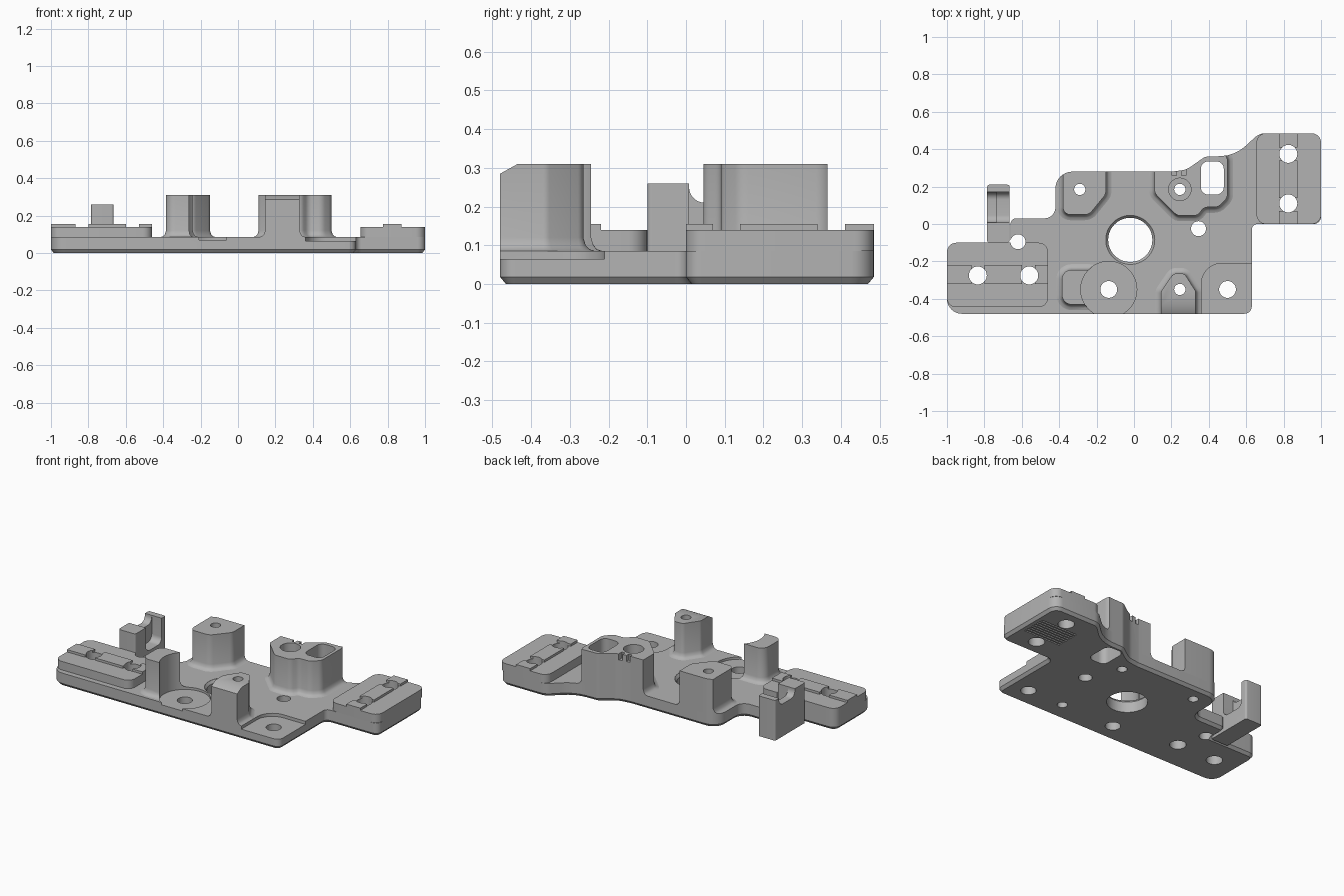
import bpy, bmesh, math
from mathutils import Vector

cube = bpy.data.objects.get("Cube")
if cube:
    bpy.data.objects.remove(cube, do_unlink=True)

grey = bpy.data.materials.new("cast_grey")
grey.use_nodes = True
grey.diffuse_color = (0.45, 0.45, 0.45, 1)
grey.node_tree.nodes["Principled BSDF"].inputs["Base Color"].default_value = grey.diffuse_color


def rounded(corners):
    """Counter-clockwise outline from (x, y, corner radius)."""
    out, n = [], len(corners)
    for i, (x, y, r) in enumerate(corners):
        p = Vector((x, y))
        a = Vector(corners[i - 1][:2]) - p
        b = Vector(corners[(i + 1) % n][:2]) - p
        if r == 0:
            out.append(p)
            continue
        half = a.angle(b) / 2
        t = min(r / math.tan(half), 0.48 * a.length, 0.48 * b.length)
        r = t * math.tan(half)
        a.normalize()
        b.normalize()
        centre = p + (a + b).normalized() * r / math.sin(half)
        start, end = p + a * t - centre, p + b * t - centre
        sweep = start.angle_signed(end)
        steps = max(2, math.ceil(abs(sweep) / 0.2))
        first = math.atan2(start.y, start.x)
        for k in range(steps + 1):
            ang = first - sweep * k / steps
            out.append(centre + Vector((math.cos(ang), math.sin(ang))) * r)
    return out


def rect(x0, x1, y0, y1, r=0):
    return rounded([(x0, y0, r), (x1, y0, r), (x1, y1, r), (x0, y1, r)])


def circle(x, y, r, n=40):
    return [Vector((x + r * math.cos(k * math.tau / n), y + r * math.sin(k * math.tau / n)))
            for k in range(n)]


def offset(outline, d):
    res = []
    for i, p in enumerate(outline):
        e1 = (p - outline[i - 1]).normalized()
        e2 = (outline[(i + 1) % len(outline)] - p).normalized()
        n1, n2 = Vector((e1.y, -e1.x)), Vector((e2.y, -e2.x))
        res.append(p + (n1 + n2) * d / (1 + n1.dot(n2)))
    return res


def loft(name, outline, levels, along_x=False):
    """Stack the outline at (height, outset) levels; along_x lays the stack on its side."""
    bm = bmesh.new()
    rings = []
    for z, d in levels:
        pts = [(p.x, p.y, z) for p in offset(outline, d)]
        if along_x:
            pts = [(c, a, b) for a, b, c in pts]
        rings.append([bm.verts.new(p) for p in pts])
    n = len(outline)
    for lo, hi in zip(rings, rings[1:]):
        for i in range(n):
            j = (i + 1) % n
            bm.faces.new((lo[i], lo[j], hi[j], hi[i]))
    bm.faces.new(rings[0][::-1])
    bm.faces.new(rings[-1])
    bmesh.ops.recalc_face_normals(bm, faces=bm.faces)
    mesh = bpy.data.meshes.new(name)
    bm.to_mesh(mesh)
    bm.free()
    mesh.materials.append(grey)
    ob = bpy.data.objects.new(name, mesh)
    bpy.context.collection.objects.link(ob)
    return ob


def combine(ob, tools, operation="DIFFERENCE"):
    bpy.context.view_layer.objects.active = ob
    for tool in tools:
        mod = ob.modifiers.new("cut", "BOOLEAN")
        mod.operation, mod.solver, mod.object = operation, "EXACT", tool
        bpy.ops.object.modifier_apply(modifier=mod.name)


TOP, DECK, RIM, PAD = 0.31, 0.085, 0.14, 0.155
THROUGH = [(-0.1, 0), (0.5, 0)]

# Base plate
plan = rounded([
    (-1, -.48, .08), (.63, -.48, .04), (.63, 0, .03), (1, 0, .04), (1, .485, .06),
    (.67, .485, .08), (.54, .365, .3), (.38, .36, .05), (.28, .29, .1), (.2, .28, .05),
    (-.42, .28, .09), (-.42, .03, .06), (-.66, .03, .03), (-.66, -.1, 0), (-1, -.1, .05)])
plate = loft("base_plate", plan, [(0, -.015), (.018, 0), (DECK, 0)])
envelope = loft("envelope", plan, [(-.1, 0), (.6, 0)])

# Raised mounting blocks and their pads
blocks = [
    loft("left_block", rect(-1, -.46, -.445, -.1, .05), [(DECK, 0), (RIM, 0)]),
    loft("right_block", rect(.655, 1, 0, .485, .05), [(DECK, 0), (RIM, 0)])]
for i, (a, b) in enumerate([(-1, -.87), (-.8, -.6), (-.53, -.46)]):
    blocks.append(loft(f"left_pad_{i}", rect(a, b, -.32, -.22), [(RIM, 0), (PAD, 0)]))
for i, (a, b) in enumerate([(0, .07), (.14, .34), (.41, .485)]):
    blocks.append(loft(f"right_pad_{i}", rect(.775, .875, a, b), [(RIM, 0), (PAD, 0)]))

# Bosses with a flared foot, trimmed to the plate edge
foot = [(DECK, .03), (.09, .015), (.1, .006), (.12, 0), (TOP, 0)]
bosses = [
    loft("back_boss", rounded([(-.38, .05, .04), (-.24, .05, .05), (-.15, .16, .05),
                               (-.15, .35, 0), (-.38, .35, 0)]), foot),
    loft("large_boss", rounded([
        (.11, .165, .04), (.23, .045, .04), (.34, .045, .04), (.375, .09, .04),
        (.45, .09, .05), (.5, .14, .05), (.5, .36, .05), (.45, .4, .04), (.11, .4, 0)]), foot),
    loft("front_post", rounded([(.145, -.55, 0), (.33, -.55, 0), (.33, -.36, .03),
                                (.27, -.265, .03), (.21, -.265, .03), (.145, -.36, .03)]), foot),
    loft("arc_post", rect(-.385, -.19, -.43, -.245, .05), foot)]
combine(bosses[1], [envelope], "INTERSECT")
for boss in (bosses[0], bosses[2]):
    combine(boss, [envelope], "INTERSECT")

# Side hook with a stepped saddle
hook = loft("side_hook", rect(-.785, -.665, -.1, .21, .012), [(0, 0), (.26, 0)])
saddles = [
    loft("saddle_outer", rect(.008, .17, .21, .4, .04), [(-.9, 0), (-.735, 0)], True),
    loft("saddle_inner", rect(.008, .17, .1, .4, .04), [(-.736, 0), (-.6, 0)], True)]
combine(hook, saddles)

# Bores, recesses and slots
cutters = [loft("bore", circle(x, y, r), THROUGH) for x, y, r in [
    (.825, .375, .048), (.825, .11, .048), (-.835, -.275, .048), (-.56, -.275, .048),
    (-.29, .185, .03), (.345, -.025, .04), (-.62, -.095, .04), (-.135, -.35, .045),
    (.245, -.35, .03), (.5, -.35, .045)]]
cutters += [
    loft("centre_bore", circle(-.02, -.085, .118, 64), [(-.1, 0), (.068, 0), (.084, .013), (.5, .013)]),
    loft("stepped_bore", circle(.245, .185, .03), [(-.1, 0), (.2, 0), (.201, .03), (.5, .03)]),
    loft("pocket", rect(.357, .48, .157, .335, .04), THROUGH),
    loft("round_recess", circle(-.135, -.35, .15, 64), [(.07, 0), (.5, 0)]),
    loft("corner_recess", rounded([(.36, -.6, 0), (.7, -.6, 0), (.7, -.21, 0), (.36, -.21, .11)]),
         [(.065, 0), (.5, 0)])]
for x in (.215, .265):
    cutters.append(loft("edge_slot", rect(x - .012, x + .012, .26, .33), [(.27, 0), (.5, 0)]))
for k in range(8):
    y = .165 + k * .021
    cutters.append(loft("underside_groove", rect(.7, .96, y, y + .01), [(-.1, 0), (.012, 0)]))

# Sloped front edge of the front post
slope = loft("slope", rounded([(-.55, .246, 0), (-.435, .31, 0), (-.435, .4, 0), (-.55, .4, 0)]),
             [(.1, 0), (.4, 0)], True)
combine(bosses[2], [slope])


def touches(ob, tool):
    def span(o, k):
        vals = [v.co[k] for v in o.data.vertices]
        return min(vals), max(vals)
    return all(span(ob, k)[0] < span(tool, k)[1] and span(tool, k)[0] < span(ob, k)[1]
               for k in range(3))


parts = [plate, hook] + blocks + bosses
for part in parts:
    if part is not hook:
        combine(part, [c for c in cutters if touches(part, c)])

for helper in cutters + saddles + [slope, envelope]:
    bpy.data.objects.remove(helper, do_unlink=True)

# Smooth the rounded walls, keep the edges sharp
bpy.ops.object.select_all(action="DESELECT")
for part in parts:
    part.select_set(True)
bpy.context.view_layer.objects.active = plate
bpy.ops.object.shade_smooth_by_angle(angle=math.radians(30))
